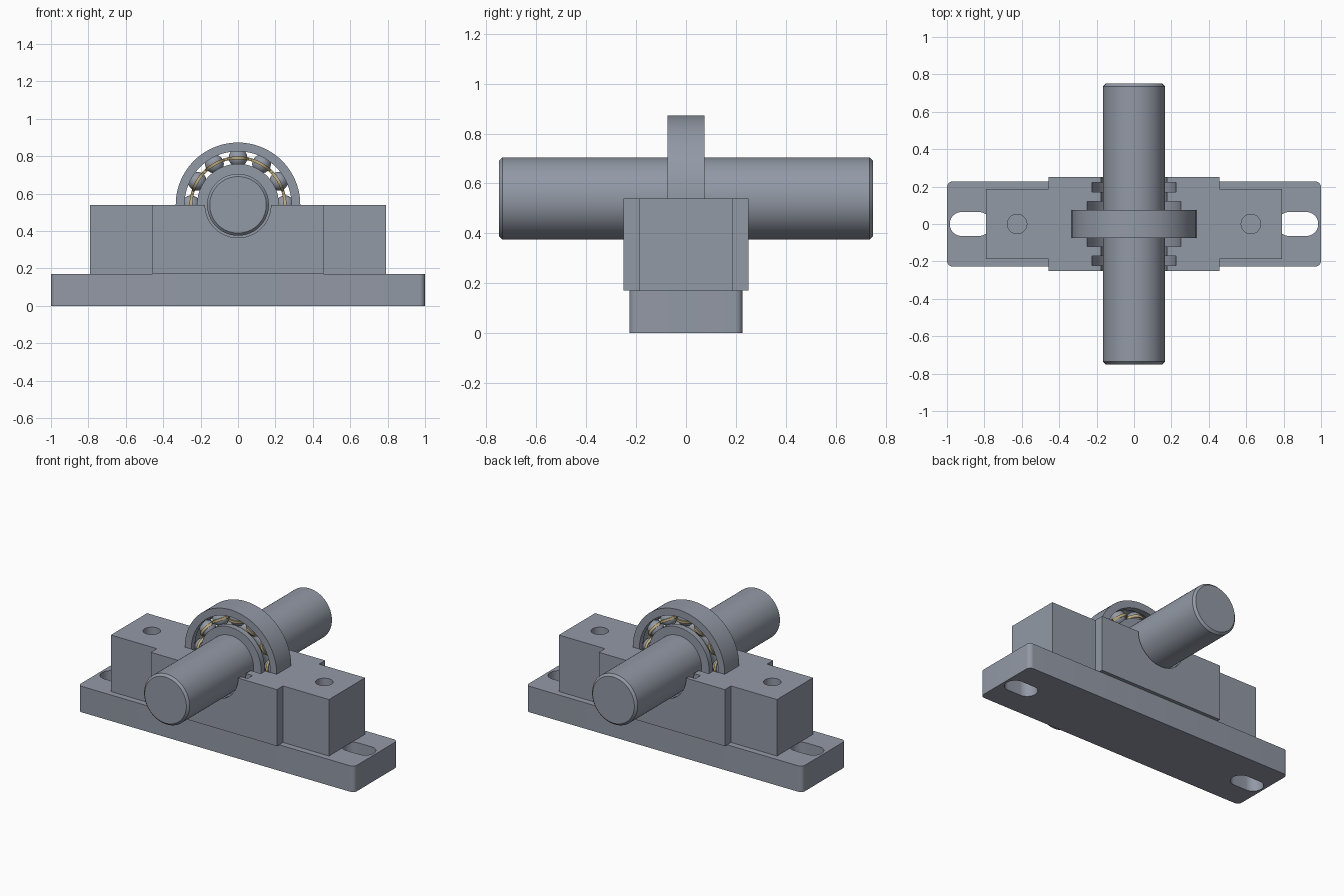
import bpy, bmesh, math
from mathutils import Vector

if "Cube" in bpy.data.objects:
    bpy.data.objects.remove(bpy.data.objects["Cube"])

AXIS_Z = 0.54
SEG = 96


def material(name, rgb):
    m = bpy.data.materials.new(name)
    m.diffuse_color = (*rgb, 1)
    m.use_nodes = True
    m.node_tree.nodes["Principled BSDF"].inputs["Base Color"].default_value = m.diffuse_color
    return m


steel = material("steel grey", (0.29, 0.32, 0.38))
brass = material("brass tan", (0.50, 0.40, 0.20))


def finish(name, bm, mat, smooth=True):
    bmesh.ops.recalc_face_normals(bm, faces=bm.faces)
    me = bpy.data.meshes.new(name)
    bm.to_mesh(me)
    bm.free()
    me.materials.append(mat)
    ob = bpy.data.objects.new(name, me)
    bpy.context.collection.objects.link(ob)
    if smooth:
        shade(ob)
    return ob


def shade(ob):
    bpy.ops.object.select_all(action='DESELECT')
    ob.select_set(True)
    bpy.context.view_layer.objects.active = ob
    bpy.ops.object.shade_smooth_by_angle(angle=math.radians(30))


def lathe(name, profile, mat, closed):
    """Revolve (radius, y) points about the shaft axis; open profiles get end caps."""
    bm = bmesh.new()
    rings = []
    for r, y in profile:
        rings.append([bm.verts.new((r * math.cos(2 * math.pi * k / SEG), y,
                                    AXIS_Z + r * math.sin(2 * math.pi * k / SEG)))
                      for k in range(SEG)])
    pairs = list(zip(rings, rings[1:]))
    if closed:
        pairs.append((rings[-1], rings[0]))
    for a, b in pairs:
        for k in range(SEG):
            n = (k + 1) % SEG
            bm.faces.new((a[k], a[n], b[n], b[k]))
    if not closed:
        bm.faces.new(rings[0])
        bm.faces.new(rings[-1])
    return finish(name, bm, mat)


def prism(name, outline, z0, z1, mat):
    """Extrude an xy outline from z0 to z1."""
    bm = bmesh.new()
    f = bm.faces.new([bm.verts.new((x, y, z0)) for x, y in outline])
    ext = bmesh.ops.extrude_face_region(bm, geom=[f])
    bmesh.ops.translate(bm, vec=(0, 0, z1 - z0),
                        verts=[v for v in ext['geom'] if isinstance(v, bmesh.types.BMVert)])
    return finish(name, bm, mat, False)


def rounded_rect(cx, hx, hy, r, n=8):
    """Rounded rectangle outline centred on (cx, 0)."""
    pts = []
    for q, (sx, sy) in enumerate(((1, 1), (-1, 1), (-1, -1), (1, -1))):
        for i in range(n + 1):
            a = math.pi / 2 * (q + i / n)
            p = (cx + sx * (hx - r) + r * math.cos(a), sy * (hy - r) + r * math.sin(a))
            if not pts or (Vector(p) - Vector(pts[-1])).length > 1e-5:
                pts.append(p)
    if (Vector(pts[0]) - Vector(pts[-1])).length < 1e-5:
        pts.pop()
    return pts


def cut(ob, cutters):
    for c in cutters:
        m = ob.modifiers.new("cut", 'BOOLEAN')
        m.operation, m.solver, m.object = 'DIFFERENCE', 'EXACT', c
        bpy.context.view_layer.objects.active = ob
        bpy.ops.object.modifier_apply(modifier=m.name)
        bpy.data.objects.remove(c)
    shade(ob)


# Base plate with a mounting slot at each end
base = prism("base_plate", rounded_rect(0, 1.0, 0.227, 0.03), 0, 0.17, steel)
cut(base, [prism("slot_cutter", rounded_rect(s * 0.875, 0.11, 0.064, 0.0639, 12), -0.1, 0.3, steel)
           for s in (-1, 1)])

# Lower housing: wide middle block with narrower shoulders
half = [(0.457, -0.25), (0.457, -0.187), (0.79, -0.187),
        (0.79, 0.187), (0.457, 0.187), (0.457, 0.25)]
housing = prism("lower_housing", half + [(-x, -y) for x, y in half], 0.17, AXIS_Z, steel)

# Stepped bore: bearing seat, side recesses and outer seal grooves
steps = [(0.333, 0.075), (0.25, 0.12), (0.176, 0.17), (0.225, 0.222), (0.176, 0.3)]
side, y_prev = [], 0
for r, y in steps:
    if y_prev:
        side.append((r, y_prev))
    side.append((r, y))
    y_prev = y
bore = [(r, -y) for r, y in reversed(side)] + side
bolt_holes = [prism("hole_cutter", rounded_rect(s * 0.625, 0.052, 0.052, 0.0519, 10), 0.20, 0.7, steel)
              for s in (-1, 1)]
cut(housing, [lathe("bore_cutter", bore, steel, False)] + bolt_holes)

# Shaft with chamfered ends
lathe("shaft", [(0.151, -0.75), (0.165, -0.736), (0.165, 0.736), (0.151, 0.75)], steel, False)

# Bearing rings with ball grooves
PITCH, BALL = 0.252, 0.05


def ring(name, r_plain, r_land, sign):
    reach = abs(r_land - PITCH)
    a0 = math.acos(reach / BALL)
    groove = [(PITCH + sign * BALL * math.cos(a), BALL * math.sin(a))
              for a in [-a0 + 2 * a0 * i / 10 for i in range(11)]]
    prof = [(r_plain, 0.075), (r_plain, -0.075), (r_land, -0.075)] + groove + [(r_land, 0.075)]
    return lathe(name, prof, steel, True)


ring("outer_ring", 0.333, 0.286, 1)
ring("inner_ring", 0.165, 0.219, -1)

# Balls
COUNT = 12
for k in range(COUNT):
    a = 2 * math.pi * k / COUNT
    bm = bmesh.new()
    bmesh.ops.create_uvsphere(bm, u_segments=24, v_segments=14, radius=BALL)
    bmesh.ops.translate(bm, verts=bm.verts,
                        vec=(PITCH * math.cos(a), 0, AXIS_Z + PITCH * math.sin(a)))
    finish("ball", bm, steel)

# Cage: two thin ribbons that bulge around each ball
for s in (-1, 1):
    bm = bmesh.new()
    loops = []
    n = COUNT * 16
    for k in range(n):
        a = 2 * math.pi * k / n
        off = (a + math.pi / COUNT) % (2 * math.pi / COUNT) - math.pi / COUNT
        bulge = math.sqrt(max(0, 0.053 ** 2 - (PITCH * off) ** 2))
        y = max(0.002, bulge)
        loops.append([bm.verts.new((r * math.cos(a), s * yy, AXIS_Z + r * math.sin(a)))
                      for r, yy in ((0.243, y), (0.259, y), (0.259, y + 0.008), (0.243, y + 0.008))])
    for k in range(n):
        p, q = loops[k], loops[(k + 1) % n]
        for i in range(4):
            j = (i + 1) % 4
            bm.faces.new((p[i], p[j], q[j], q[i]))
    finish("cage_half", bm, brass)
